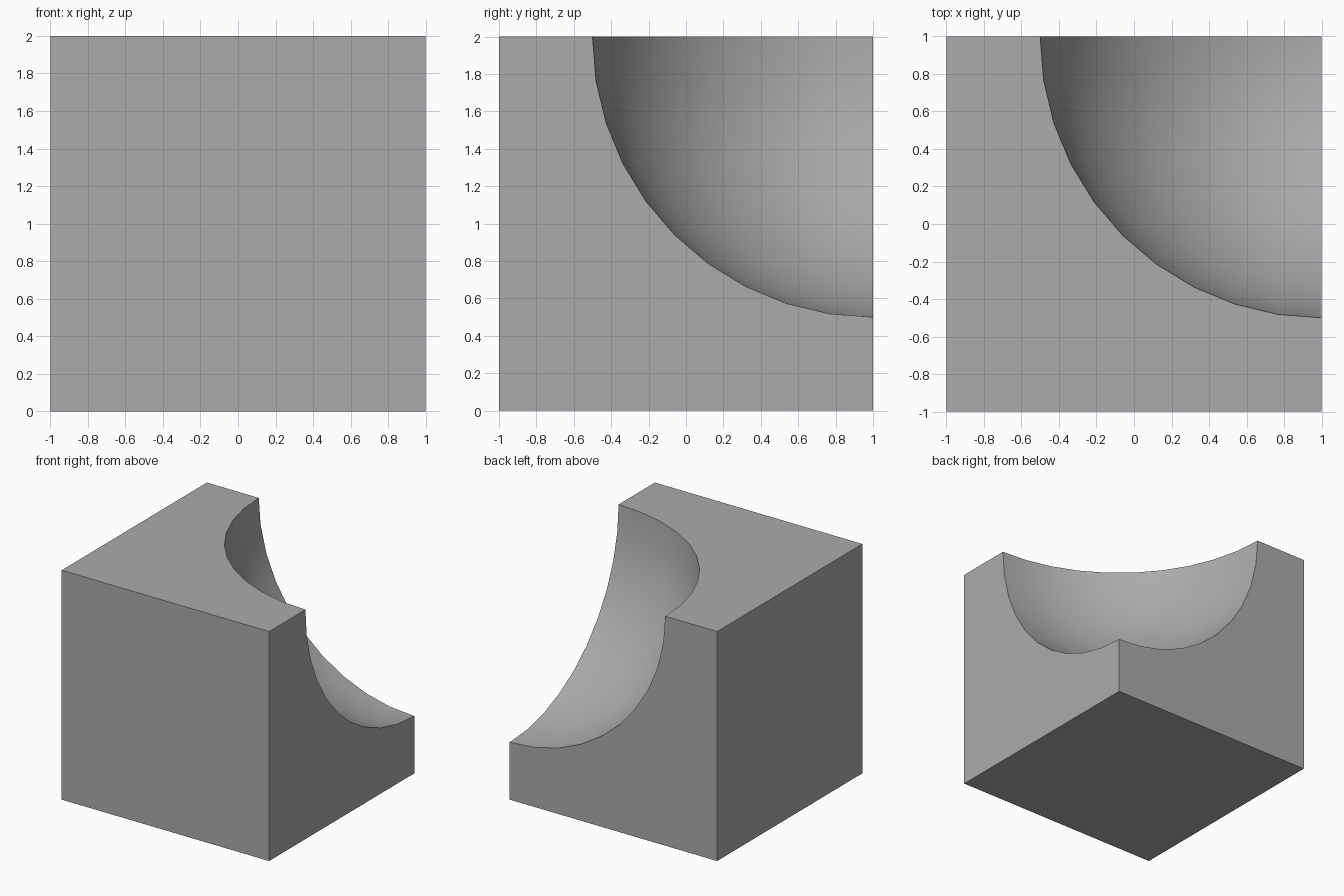
import bpy
import bmesh
import math
from mathutils import Vector

default = bpy.data.objects.get("Cube")
if default:
    bpy.data.objects.remove(default, do_unlink=True)

SIDE = 2.0
RADIUS = 1.5
CORNER = Vector((1, 1, 2))   # scooped corner and centre of the hollow
EPS = 1e-4

# Plain grey material
grey = bpy.data.materials.new("mid_grey")
grey.use_nodes = True
colour = (0.41, 0.41, 0.41, 1.0)
grey.diffuse_color = colour
grey.node_tree.nodes["Principled BSDF"].inputs["Base Color"].default_value = colour

# Spherical hollow: the one octant of a sphere that lies inside the block
bm = bmesh.new()
bmesh.ops.create_uvsphere(bm, u_segments=40, v_segments=20, radius=RADIUS)
outside = [v for v in bm.verts if max(v.co) > EPS]
bmesh.ops.delete(bm, geom=outside, context='VERTS')
for v in bm.verts:
    v.co = [0.0 if abs(c) < EPS else c for c in v.co]
hollow = list(bm.verts)

# Block corners, stored by their distance from the scooped corner
corners = {}


def corner(axis, a, b, c):
    """Corner vertex at distances a, b, c along axis and the two that follow."""
    key = [0, 0, 0]
    for step, d in enumerate((a, b, c)):
        key[(axis + step) % 3] = d
    key = tuple(key)
    if key not in corners:
        corners[key] = bm.verts.new([-d for d in key])
    return corners[key]


for axis in range(3):
    j, k = (axis + 1) % 3, (axis + 2) % 3
    # Face cut by the hollow: arc plus the three remaining corners
    arc = [v for v in hollow if v.co[axis] == 0.0]
    arc.sort(key=lambda v: math.atan2(-v.co[k], -v.co[j]))
    bm.faces.new(arc + [corner(axis, 0, 0, SIDE),
                        corner(axis, 0, SIDE, SIDE),
                        corner(axis, 0, SIDE, 0)])
    # Whole face opposite
    bm.faces.new([corner(axis, SIDE, 0, 0), corner(axis, SIDE, SIDE, 0),
                  corner(axis, SIDE, SIDE, SIDE), corner(axis, SIDE, 0, SIDE)])

bmesh.ops.recalc_face_normals(bm, faces=bm.faces)
bmesh.ops.translate(bm, verts=bm.verts, vec=CORNER)

mesh = bpy.data.meshes.new("scooped_block")
bm.to_mesh(mesh)
bm.free()
mesh.materials.append(grey)
block = bpy.data.objects.new("scooped_block", mesh)
bpy.context.collection.objects.link(block)

# Smooth hollow, crisp block edges
bpy.ops.object.select_all(action='DESELECT')
block.select_set(True)
bpy.context.view_layer.objects.active = block
bpy.ops.object.shade_smooth_by_angle(angle=math.radians(30))
